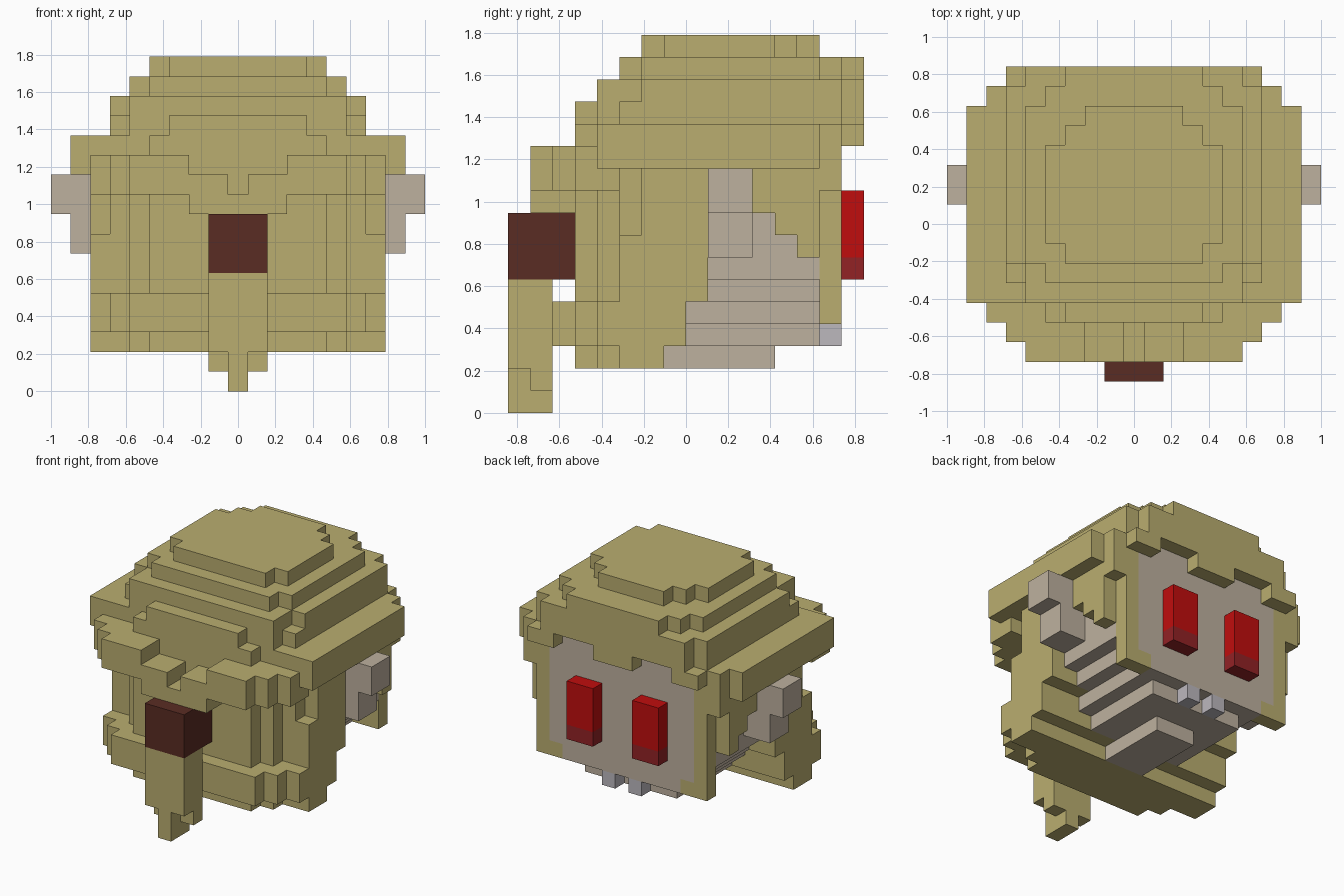
import bpy, bmesh
from mathutils import Vector

if "Cube" in bpy.data.objects:
    bpy.data.objects.remove(bpy.data.objects["Cube"])

U = 2 / 19          # size of one block
cells = {}          # block position -> part name


def box(part, x0, x1, y0, y1, z0, z1):
    """Fill blocks on both sides, x0 to x1 out from the middle."""
    for i in range(-9, 10):
        if x0 <= abs(i) < x1:
            for j in range(y0, y1):
                for k in range(z0, z1):
                    cells[i, j, k] = part


def slab(part, z0, z1, rows):
    """Stack rows of (y0, y1, half width)."""
    for y0, y1, w in rows:
        box(part, 0, w, y0, y1, z0, z1)


# Head: stepped jaw, cheeks and face, then neck
slab("head", 3, 4, [(0, 6, 3.5)])
slab("head", 4, 5, [(0, 7, 4.5)])
slab("head", 5, 13, [(1, 7, 5.5)])
slab("head", 6, 11, [(1, 6, 6.5)])
slab("neck", 2, 3, [(-1, 4, 1.5)])

# Hair: crown layers
slab("hair", 16, 17, [(-2, -1, 3.5), (-1, 4, 4.5), (4, 5, 3.5), (5, 6, 2.5)])
slab("hair", 15, 16, [(-3, -2, 4.5), (-2, 6, 5.5), (6, 7, 4.5), (7, 8, 3.5)])
slab("hair", 14, 15, [(-4, -2, 5.5), (-2, 7, 6.5), (7, 8, 5.5)])
slab("hair", 13, 14, [(-5, -4, 3.5), (-4, -3, 5.5), (-3, 7, 6.5), (7, 8, 5.5)])
slab("hair", 12, 13, [(-5, -4, 4.5)])
slab("hair", 11, 13, [(-4, 6, 8.5)])

# Hair: fringe over the face
box("hair", 5.5, 7.5, 6, 7, 10, 13)
box("hair", 0, 1.5, 7, 8, 12, 13)
box("hair", 4.5, 6.5, 7, 8, 12, 13)

# Hair: main mass
slab("hair", 5, 12, [(-5, -4, 4.5), (-4, -3, 5.5), (-3, -2, 6.5), (-2, 1, 7.5)])
slab("hair", 5, 8, [(-3, -2, 7.5)])

# Hair: upper roll with a dip in the middle
slab("hair", 10, 12, [(-7, -6, 5.5), (-6, -5, 6.5), (-5, -3, 7.5)])
for key in [k for k in cells if k[1] < -5 and abs(k[0]) < 2.5]:
    del cells[key]
box("hair", 0.5, 2.5, -7, -5, 9, 11)
box("hair", 0, 0.5, -7, -5, 9, 10)

# Hair: lower roll and nape
slab("hair", 3, 5, [(-6, -5, 5.5), (-5, -4, 6.5), (-4, 0, 7.5)])
slab("hair", 2, 3, [(-5, -4, 4.5), (-4, -3, 5.5), (-3, -1, 7.5)])

# Hair: stepped sideburns framing the face
for y, z in ((3, 9), (4, 8), (5, 7)):
    box("hair", 6.5, 7.5, y, y + 1, z, 11)
box("hair", 5.5, 6.5, 6, 7, 4, 10)
box("hair", 4.5, 5.5, 6, 7, 4, 5)

# Tail and its band
box("hair_tail", 0, 1.5, -8, -6, 2, 6)
box("hair_tail", 0, 1.5, -7, -6, 1, 2)
box("hair_tail", 0, 0.5, -8, -6, 0, 2)
box("tail_band", 0, 1.5, -8, -5, 6, 9)

# Ears, eyes and teeth
box("ears", 6.5, 9.5, 1, 3, 9, 11)
box("ears", 6.5, 8.5, 1, 3, 7, 9)
box("eyes", 1.5, 3.5, 7, 8, 7, 10)
box("lower_eyes", 1.5, 3.5, 7, 8, 6, 7)
box("teeth", 0.5, 1.5, 6, 7, 3, 4)


def material(name, rgb):
    lin = [((c / 255 + 0.055) / 1.055) ** 2.4 for c in rgb] + [1]
    m = bpy.data.materials.new(name)
    m.use_nodes = True
    m.diffuse_color = lin
    m.node_tree.nodes["Principled BSDF"].inputs["Base Color"].default_value = lin
    return m


blond = material("blond hair", (186, 174, 112))
skin = material("pale skin", (190, 177, 159))
paint = {
    "head": skin, "neck": skin, "ears": skin,
    "hair": blond, "hair_tail": blond,
    "tail_band": material("dark brown", (90, 44, 35)),
    "eyes": material("bright red", (192, 13, 13)),
    "lower_eyes": material("dull red", (146, 34, 37)),
    "teeth": material("grey white", (188, 184, 190)),
}

# Skin the blocks of each part, keeping only the outer faces
for part, mat in paint.items():
    bm = bmesh.new()
    for cell in [c for c in cells if cells[c] == part]:
        centre = Vector(cell) + Vector((0, 0.5, 0.5))
        for axis in range(3):
            for sign in (-1, 1):
                step = Vector((0, 0, 0))
                step[axis] = sign
                if tuple(int(a + b) for a, b in zip(cell, step)) in cells:
                    continue
                a, b = Vector((0, 0, 0)), Vector((0, 0, 0))
                a[(axis + 1) % 3] = 0.5
                b[(axis + 2) % 3] = 0.5 * sign
                mid = centre + step / 2
                bm.faces.new([bm.verts.new((mid + p) * U)
                              for p in (-a - b, a - b, a + b, b - a)])
    bmesh.ops.remove_doubles(bm, verts=bm.verts, dist=U / 100)
    bmesh.ops.dissolve_limit(bm, angle_limit=0.02, verts=bm.verts, edges=bm.edges)
    mesh = bpy.data.meshes.new(part)
    bm.to_mesh(mesh)
    bm.free()
    mesh.materials.append(mat)
    bpy.context.scene.collection.objects.link(bpy.data.objects.new(part, mesh))
